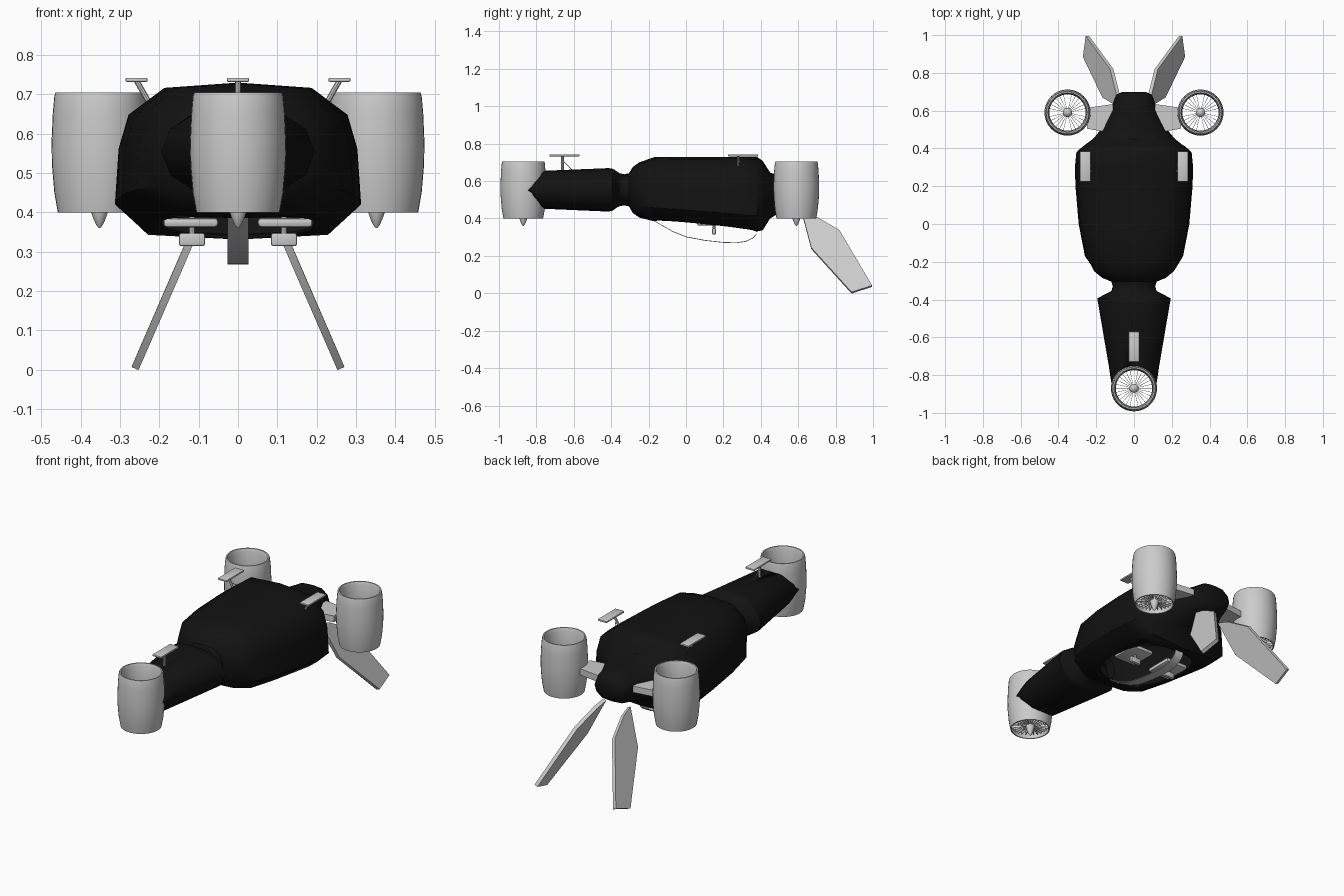
import bpy, bmesh, math
from mathutils import Vector, Matrix

if "Cube" in bpy.data.objects:
    bpy.data.objects.remove(bpy.data.objects["Cube"])

black = bpy.data.materials.new("hull_black")
black.diffuse_color = (0.006, 0.006, 0.006, 1)
black.use_nodes = True
black.node_tree.nodes["Principled BSDF"].inputs["Base Color"].default_value = black.diffuse_color


def finish(name, bm, angle=35, mat=None):
    bmesh.ops.recalc_face_normals(bm, faces=bm.faces[:])
    me = bpy.data.meshes.new(name)
    bm.to_mesh(me)
    bm.free()
    ob = bpy.data.objects.new(name, me)
    bpy.context.collection.objects.link(ob)
    if mat:
        me.materials.append(mat)
    activate(ob)
    bpy.ops.object.shade_smooth_by_angle(angle=math.radians(angle))
    return ob


def activate(ob):
    bpy.ops.object.select_all(action='DESELECT')
    ob.select_set(True)
    bpy.context.view_layer.objects.active = ob


def loft(bm, rings, closed=False, caps=True):
    """Bridge equal-length closed rings of points."""
    vs = [[bm.verts.new(p) for p in r] for r in rings]
    n = len(vs[0])
    pairs = list(zip(vs, vs[1:])) + ([(vs[-1], vs[0])] if closed else [])
    for a, b in pairs:
        for i in range(n):
            bm.faces.new((a[i], a[(i + 1) % n], b[(i + 1) % n], b[i]))
    if caps and not closed:
        bm.faces.new(vs[0])
        bm.faces.new(vs[-1])


def lathe(bm, profile, cx, cy, seg=32, closed=False):
    rings = [[(cx + r * math.cos(2 * math.pi * i / seg), cy + r * math.sin(2 * math.pi * i / seg), z)
              for i in range(seg)] for r, z in profile]
    loft(bm, rings, closed)


def box(bm, lo, hi, rot=None, bevel=0):
    lo, hi = Vector(lo), Vector(hi)
    m = Matrix.Translation((lo + hi) / 2) @ Matrix.Diagonal((*(hi - lo), 1))
    vs = bmesh.ops.create_cube(bm, size=1, matrix=(rot or Matrix()) @ m)["verts"]
    if bevel:
        es = {e for v in vs for e in v.link_edges}
        bmesh.ops.bevel(bm, geom=list(es), offset=bevel, segments=2, affect='EDGES', profile=0.5)


def rod(bm, a, b, r, seg=8):
    a, b = Vector(a), Vector(b)
    d = b - a
    m = Matrix.Translation((a + b) / 2) @ d.to_track_quat('Z', 'Y').to_matrix().to_4x4()
    bmesh.ops.create_cone(bm, cap_ends=True, segments=seg, radius1=r, radius2=r, depth=d.length, matrix=m)


def prism(bm, pts, off):
    off = Vector(off)
    loft(bm, [[Vector(p) - off for p in pts], [Vector(p) + off for p in pts]])


# Hull: stations are (y, half width, bottom z, top z, cabin section weight)
stations = [(-.845, .119, .54, .56, 0), (-.81, .125, .485, .62, 0), (-.76, .132, .452, .655, 0),
            (-.42, .19, .437, .669, 0), (-.395, .195, .44, .668, 0), (-.375, .16, .455, .655, 0),
            (-.355, .12, .466, .642, 0), (-.33, .112, .47, .636, 0), (-.305, .12, .465, .642, 0),
            (-.285, .17, .43, .675, .3), (-.25, .215, .405, .7, .6), (-.17, .26, .385, .728, 1),
            (0, .293, .37, .73, 1), (.2, .31, .35, .73, 1), (.3, .313, .338, .73, 1),
            (.38, .305, .331, .729, 1), (.41, .275, .337, .708, .9), (.45, .22, .4, .645, .4),
            (.5, .175, .43, .63, 0), (.6, .122, .44, .625, 0), (.65, .108, .45, .62, 0),
            (.685, .095, .47, .60, 0), (.70, .06, .5, .57, 0)]
cabin = [(0, 1), (.6, .965), (.89, .79), (.97, .57), (1, .21), (.75, .03), (0, 0)]
tube = [(0, 1), (.5, .97), (.88, .76), (1, .5), (.88, .24), (.5, .03), (0, 0)]
rings = []
for y, w, zb, zt, k in stations:
    half = [(a[0] * (1 - k) + b[0] * k, a[1] * (1 - k) + b[1] * k) for a, b in zip(tube, cabin)]
    full = half + [(-u, v) for u, v in half[-2:0:-1]]
    rings.append([(u * w, y, zb + v * (zt - zb)) for u, v in full])
bm = bmesh.new()
loft(bm, rings)
hull = finish("hull", bm, 40, black)
m = hull.modifiers.new("shell", 'SOLIDIFY')
m.thickness, m.offset = .008, -1

# Cutters: front duct recess and belly opening
bm = bmesh.new()
lathe(bm, [(.116, .3), (.116, .8)], 0, -.87)
recess = finish("duct_recess_cutter", bm)
bm = bmesh.new()
oval = []
for i in range(40):
    t = 2 * math.pi * i / 40
    c, s = math.cos(t), math.sin(t)
    oval.append((.195 * math.copysign(abs(c) ** .75, c), .10 + .265 * math.copysign(abs(s) ** .75, s)))
loft(bm, [[(x, y, z) for x, y in oval] for z in (.2, .46)])
opening = finish("belly_opening_cutter", bm)
for cutter in (recess, opening):
    m = hull.modifiers.new("cut", 'BOOLEAN')
    m.operation, m.solver, m.object = 'DIFFERENCE', 'EXACT', cutter
activate(hull)
for m in list(hull.modifiers):
    bpy.ops.object.modifier_apply(modifier=m.name)
for cutter in (recess, opening):
    bpy.data.objects.remove(cutter)

# Ducted fans
duct = [(.106, .40), (.115, .45), (.121, .52), (.122, .58), (.119, .65), (.115, .695), (.112, .705),
        (.105, .705), (.099, .69), (.096, .60), (.096, .48), (.1, .40)]
spinner = [(.002, .36), (.009, .369), (.016, .385), (.022, .403), (.024, .42), (.024, .45),
           (.017, .462), (.004, .468)]
for tag, cx, cy in (("front", 0, -.87), ("left", -.352, .59), ("right", .352, .59)):
    bm = bmesh.new()
    lathe(bm, duct, cx, cy, 40, closed=True)
    finish(tag + "_duct", bm, 40)
    bm = bmesh.new()
    lathe(bm, spinner, cx, cy, 20)
    finish(tag + "_spinner", bm, 40)
    bm = bmesh.new()
    for i in range(28):
        rot = Matrix.Translation((cx, cy, 0)) @ Matrix.Rotation(2 * math.pi * i / 28, 4, 'Z')
        box(bm, (.02, -.001, .418), (.099, .001, .44), rot)
    finish(tag + "_fan_vanes", bm)

# Mirrored parts
for tag, s in (("left", -1), ("right", 1)):
    # Rear tail fin that doubles as a leg
    bm = bmesh.new()
    outline = [(.62, .43), (.67, .24), (.885, 0), (.995, .035), (.82, .335), (.69, .41)]
    pts = [(s * (.12 + (.33 - z) * .43), y, z + .003 * (z < .1)) for y, z in outline]
    prism(bm, pts, (s * .009, 0, .004))
    finish(tag + "_tail_fin", bm)
    # Arm carrying the rear duct
    bm = bmesh.new()
    prism(bm, [(s * .11, .48, .545), (s * .11, .635, .545), (s * .25, .615, .545), (s * .25, .505, .545)],
          (0, 0, .018))
    finish(tag + "_duct_arm", bm)
    # Foot pedal on a short stem
    bm = bmesh.new()
    box(bm, (s * .117 - .033, .14, .314), (s * .117 + .033, .16, .348), bevel=.006)
    rod(bm, (s * .117, .15, .34), (s * .117, .15, .42), .008)
    finish(tag + "_pedal", bm)
    # Seat cushion inside the cabin
    bm = bmesh.new()
    box(bm, (s * .12 - .07, .06, .362), (s * .12 + .07, .22, .386), bevel=.009)
    finish(tag + "_cushion", bm)

# Top pads on struts
for tag, x, y, foot in (("front", 0, -.65, (0, -.66, .65)), ("left", -.258, .305, (-.215, .28, .66)),
                        ("right", .258, .305, (.215, .28, .66))):
    bm = bmesh.new()
    box(bm, (x - .028, y - .08, .732), (x + .028, y + .08, .742), bevel=.003)
    finish(tag + "_top_pad", bm)
    bm = bmesh.new()
    rod(bm, foot, (x, foot[1], .735), .007)
    fx, fy, fz = foot
    rod(bm, (fx, fy + .06, fz), ((fx + x * 2) / 3, fy, .71), .002, 6)
    finish(tag + "_pad_strut", bm)

# Curved belly strap across the opening
arc = [(-.17, .386), (-.13, .362), (-.07, .328), (0, .300), (.1, .281), (.2, .270), (.27, .268),
       (.32, .276), (.355, .292), (.375, .312), (.38, .335)]
bm = bmesh.new()
loft(bm, [[(-.027, y, z), (.027, y, z), (.027, y, z + .004), (-.027, y, z + .004)] for y, z in arc])
finish("belly_strap", bm, 40)
